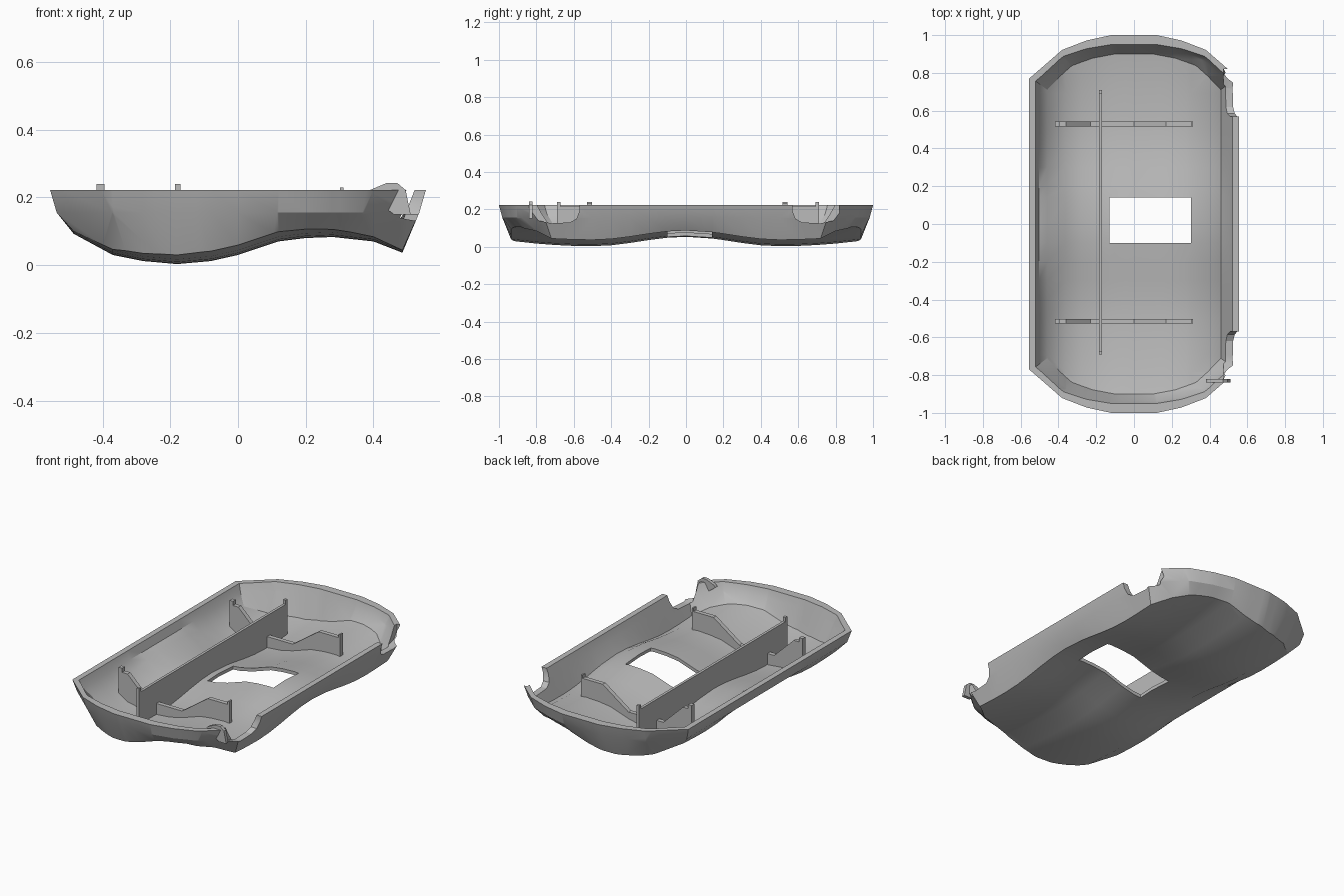
import bpy, bmesh, math
from mathutils import Vector

cube = bpy.data.objects.get("Cube")
if cube:
    bpy.data.objects.remove(cube, do_unlink=True)

grey = bpy.data.materials.new("plain_grey")
grey.use_nodes = True
grey.diffuse_color = (0.5, 0.5, 0.5, 1)
grey.node_tree.nodes["Principled BSDF"].inputs["Base Color"].default_value = grey.diffuse_color

TOP, CREASE, FLOOR = 0.222, 0.155, 0.02
WAVE = [(-.49, .095), (-.37, .03), (-.28, .012), (-.18, .003), (-.08, .012), (0, .03),
        (.12, .07), (.2, .08), (.28, .083), (.4, .07), (.49, .035)]


def underside(x, y):
    """Height of the wavy underside."""
    x = min(max(x, WAVE[0][0]), WAVE[-1][0])
    for (x0, z0), (x1, z1) in zip(WAVE, WAVE[1:]):
        if x <= x1:
            z = z0 + (z1 - z0) * (x - x0) / (x1 - x0)
            break
    y = abs(y)
    if y < 0.5:
        return z + 0.025 * (1 + math.cos(2 * math.pi * y))
    return z + 0.03 * min(1, (y - 0.5) / 0.44) ** 2


def add_object(name, bm):
    bmesh.ops.recalc_face_normals(bm, faces=bm.faces)
    mesh = bpy.data.meshes.new(name)
    bm.to_mesh(mesh)
    bm.free()
    mesh.materials.append(grey)
    ob = bpy.data.objects.new(name, mesh)
    bpy.context.collection.objects.link(ob)
    return ob


def prism(name, points, axis, low, high):
    """Extrude a (horizontal, z) profile along x or y."""
    bm = bmesh.new()
    place = (lambda h, z: (low, h, z)) if axis == "x" else (lambda h, z: (h, low, z))
    face = bm.faces.new([bm.verts.new(place(h, z)) for h, z in points])
    ext = bmesh.ops.extrude_face_region(bm, geom=[face])
    move = Vector((high - low, 0, 0)) if axis == "x" else Vector((0, high - low, 0))
    bmesh.ops.translate(bm, vec=move, verts=[v for v in ext["geom"] if isinstance(v, bmesh.types.BMVert)])
    return add_object(name, bm)


# Shell: outline rings for rim, crease and underside edge
quarter = [(.555, .77), (.38, .922), (.25, .972), (.12, 1.0)]
half = quarter + [(-x, y) for x, y in reversed(quarter)]
outline = half + [(-x, -y) for x, y in half]
bm = bmesh.new()
rings = []
for z, sx, sy in ((TOP, 1, 1), (CREASE, .965, .982), (0, .875, .935)):
    rings.append([bm.verts.new((x * sx, y * sy, z)) for x, y in outline])
count = len(outline)
for upper, lower in zip(rings, rings[1:]):
    for i in range(count):
        j = (i + 1) % count
        bm.faces.new((upper[i], upper[j], lower[j], lower[i]))
bm.faces.new(rings[-1])

# Slice into a grid, including the window edges, then bend the underside
WINDOW = (-.13, .305, -.10, .14)
cuts = [((x, 0, 0), (1, 0, 0)) for x in [p[0] for p in WAVE[1:-1]] + list(WINDOW[:2])]
cuts += [((0, y / 10, 0), (0, 1, 0)) for y in range(-9, 10) if abs(y) != 1]
cuts += [((0, y, 0), (0, 1, 0)) for y in WINDOW[2:]]
for co, no in cuts:
    bmesh.ops.bisect_plane(bm, geom=bm.verts[:] + bm.edges[:] + bm.faces[:], dist=1e-5, plane_co=co, plane_no=no)
hole = []
for f in bm.faces:
    c = f.calc_center_median()
    if c.z < 1e-4 and WINDOW[0] < c.x < WINDOW[1] and WINDOW[2] < c.y < WINDOW[3]:
        hole.append(f)
bmesh.ops.delete(bm, geom=hole, context="FACES")
for v in bm.verts:
    if v.co.z < CREASE - 1e-4:
        base = underside(v.co.x, v.co.y)
        v.co.z = base + v.co.z / CREASE * (CREASE - base)

# Inner skin, joined to the outer one along the rim and window
border = [e for e in bm.edges if e.is_boundary]
outer = bm.verts[:]
faces = bm.faces[:]
inner = {}
for v in outer:
    x, y, z = v.co
    x *= 1 - .06 * min(1, abs(x / .5) ** 4)
    y *= 1 - .05 * min(1, abs(y) ** 4)
    inner[v] = bm.verts.new((x, y, z + FLOOR * min(1, (TOP - z) / (TOP - CREASE))))
for f in faces:
    bm.faces.new([inner[v] for v in reversed(f.verts)])
for e in border:
    a, b = e.verts
    bm.faces.new((a, b, inner[b], inner[a]))
shell = add_object("tray_shell", bm)

# Two rounded notches in the +x wall
for side in (-1, 1):
    notch = [(.57, .4), (.57, .19), (.585, .15), (.62, .13), (.72, .125), (.79, .14), (.82, .18), (.82, .4)]
    cutter = prism("notch_cutter", [(side * y, z) for y, z in notch], "x", .475, .7)
    cutter.hide_render = True
    cut = shell.modifiers.new("notch", "BOOLEAN")
    cut.operation, cut.object, cut.solver = "DIFFERENCE", cutter, "EXACT"
    bpy.context.view_layer.objects.active = shell
    bpy.ops.object.modifier_apply(modifier=cut.name)
    bpy.data.objects.remove(cutter, do_unlink=True)

bpy.ops.object.select_all(action="DESELECT")
shell.select_set(True)
bpy.context.view_layer.objects.active = shell
bpy.ops.object.shade_smooth_by_angle(angle=math.radians(25))

# Cross ribs with a raised post at one end and a dipped middle
rib_top = [(-.418, .24), (-.395, .24), (-.395, .215), (-.36, .215), (-.23, .09), (0, .09),
           (.17, .21), (.302, .21), (.302, .23), (.312, .23)]
rib_x = [.312, .28, .2, .12, 0, -.08, -.18, -.28, -.37, -.418]
for name, y in (("front_cross_rib", -.515), ("back_cross_rib", .53)):
    base = [(x, underside(x, y) + FLOOR / 2) for x in rib_x]
    prism(name, rib_top + base, "y", y - .013, y + .013)

# Long rib with a small post at each end
long_top = [(-.69, .24), (-.672, .24), (-.672, .215), (.692, .215), (.692, .24), (.71, .24)]
long_y = [.71] + [y / 10 for y in range(6, -7, -1)] + [-.69]
prism("long_rib", long_top + [(y, underside(-.18, y) + FLOOR / 2) for y in long_y], "x", -.186, -.17)

# Small pointed fin beside the front notch
fin = [(.38, .21), (.39, .222), (.44, .243), (.47, .243), (.495, .222), (.51, .15), (.46, .15)]
prism("corner_fin", fin, "y", -.84, -.82)
